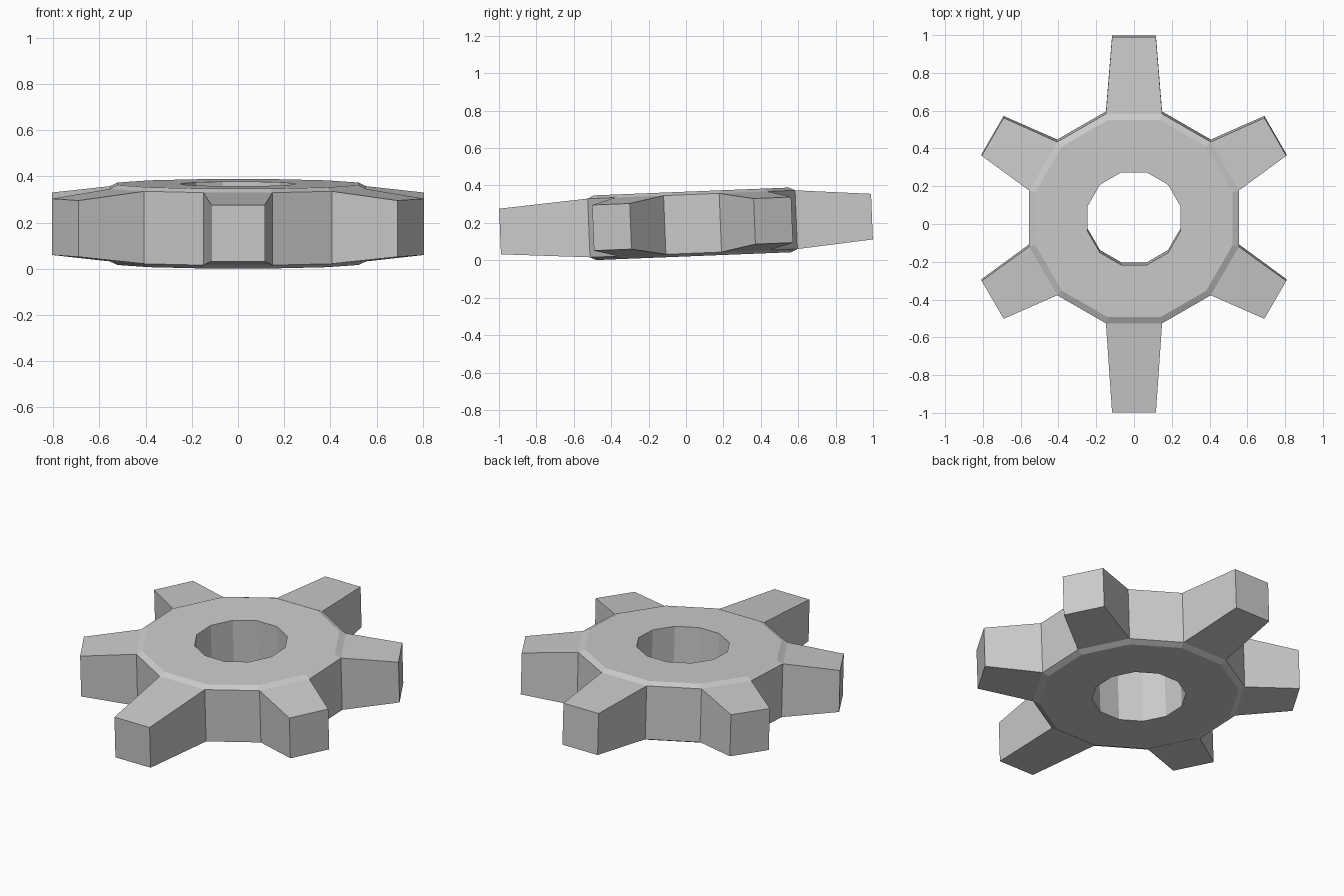
import bpy, bmesh, math
from mathutils import Matrix

if "Cube" in bpy.data.objects:
    bpy.data.objects.remove(bpy.data.objects["Cube"])

SIDES = 12
COS = math.cos(math.pi / SIDES)
TIP_HALF_W, TIP_HALF_H = 0.116, 0.122

grey = bpy.data.materials.new("plain grey")
grey.diffuse_color = (0.6, 0.6, 0.6, 1)
grey.use_nodes = True
grey.node_tree.nodes["Principled BSDF"].inputs["Base Color"].default_value = grey.diffuse_color

bm = bmesh.new()


def ring(apothem, z):
    # regular ring whose flats face the axes
    r = apothem / COS
    return [bm.verts.new((r * math.cos((i - 0.5) * math.tau / SIDES),
                          r * math.sin((i - 0.5) * math.tau / SIDES), z))
            for i in range(SIDES)]


# Closed hub section: bore, bottom, bevel, outer wall, bevel, top
section = [(0.246, -0.173), (0.522, -0.173), (0.555, -0.157),
           (0.555, 0.157), (0.522, 0.173), (0.246, 0.173)]
rings = [ring(a, z) for a, z in section]
walls = []
for k in range(len(rings)):
    a, b = rings[k], rings[(k + 1) % len(rings)]
    for i in range(SIDES):
        j = (i + 1) % SIDES
        f = bm.faces.new((a[i], a[j], b[j], b[i]))
        if k == 2:
            walls.append(f)

# Tapered teeth extruded from every second wall; front and back are longer
for i in range(1, SIDES, 2):
    length = {3: 0.96, 9: 1.03}.get(i, 0.864)
    ang = i * math.tau / SIDES
    out = bmesh.ops.extrude_discrete_faces(bm, faces=[walls[i]])
    turn = Matrix.Rotation(ang, 3, 'Z')
    for v in out["faces"][0].verts:
        p = turn.inverted() @ v.co
        p.x = length
        p.y = math.copysign(TIP_HALF_W, p.y)
        p.z = math.copysign(TIP_HALF_H, p.z)
        v.co = turn @ p

bmesh.ops.recalc_face_normals(bm, faces=bm.faces)

# Slight lean, lifted onto the ground
bm.transform(Matrix.Translation((0, 0.035, 0.195)) @ Matrix.Rotation(0.04, 4, 'X'))

mesh = bpy.data.meshes.new("cog")
bm.to_mesh(mesh)
bm.free()
mesh.materials.append(grey)
cog = bpy.data.objects.new("cog", mesh)
bpy.context.collection.objects.link(cog)
